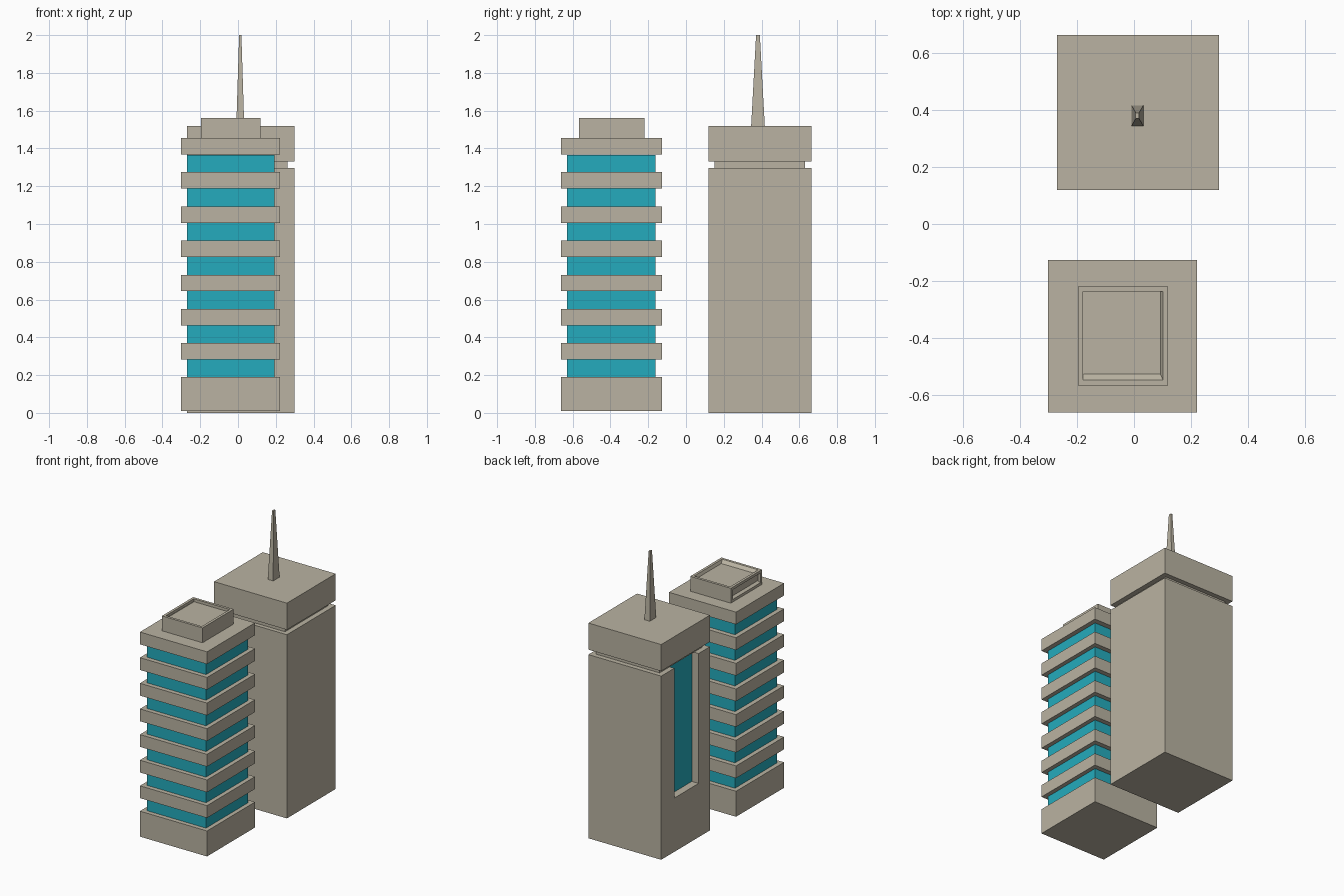
import bpy, bmesh
from mathutils import Vector

if "Cube" in bpy.data.objects:
    bpy.data.objects.remove(bpy.data.objects["Cube"])


def material(name, rgb):
    m = bpy.data.materials.new(name)
    m.diffuse_color = (*rgb, 1)
    m.use_nodes = True
    m.node_tree.nodes["Principled BSDF"].inputs["Base Color"].default_value = m.diffuse_color
    return m


STONE = material("warm_stone", (0.49, 0.45, 0.36))
GLASS = material("teal_glass", (0.018, 0.41, 0.51))


def box_bmesh(x, y, z, taper=None):
    """Box from ranges; taper gives the half sizes of the top face."""
    bm = bmesh.new()
    bmesh.ops.create_cube(bm, size=1)
    c = Vector((sum(x) / 2, sum(y) / 2, sum(z) / 2))
    s = Vector((x[1] - x[0], y[1] - y[0], z[1] - z[0]))
    for v in bm.verts:
        top = v.co.z > 0
        v.co = c + v.co * s
        if taper and top:
            v.co.x = c.x + (taper[0] if v.co.x > c.x else -taper[0])
            v.co.y = c.y + (taper[1] if v.co.y > c.y else -taper[1])
    return bm


def finish(name, bm, mat):
    bmesh.ops.recalc_face_normals(bm, faces=bm.faces)
    me = bpy.data.meshes.new(name)
    bm.to_mesh(me)
    bm.free()
    me.materials.append(mat)
    ob = bpy.data.objects.new(name, me)
    bpy.context.collection.objects.link(ob)
    return ob


def box(name, x, y, z, mat=STONE, taper=None):
    return finish(name, box_bmesh(x, y, z, taper), mat)


# Front tower: glass core, plinth and seven projecting floor bands
AX, AY = (-0.302, 0.222), (-0.663, -0.127)
box("front_glass_core", (-0.27, 0.192), (-0.631, -0.161), (0.19, 1.365), GLASS)
box("front_plinth", AX, AY, (0.01, 0.19))
for i in range(7):
    z = 0.282 + i * 0.181
    box(f"floor_band_{i + 1}", AX, AY, (z, z + 0.087))

# Rooftop unit with a sunken top and a sunken left side
bm = box_bmesh((-0.197, 0.12), (-0.567, -0.219), (1.455, 1.56))


def sink(direction, depth):
    """Inset the face looking in a direction and push a floor inward."""
    bm.normal_update()
    face = max(bm.faces, key=lambda f: (f.normal.dot(direction) > 0.99) * f.calc_area())
    bmesh.ops.inset_region(bm, faces=[face], thickness=0.026)
    floor = bmesh.ops.extrude_discrete_faces(bm, faces=[face])["faces"][0]
    bmesh.ops.translate(bm, verts=floor.verts, vec=-direction * depth)
    return floor.verts


for v in sink(Vector((0, 0, 1)), 0.02):       # sloped front and right lips
    if v.co.y < -0.4:
        v.co.y += 0.022
    if v.co.x > 0:
        v.co.x -= 0.009
for v in sink(Vector((-1, 0, 0)), 0.02):      # sloped sill
    if v.co.z < 1.508:
        v.co.z += 0.01
finish("rooftop_unit", bm, STONE)

# Rear tower shaft with a tall slot cut in its left side
BX, BY = (-0.271, 0.298), (0.12, 0.664)
shaft = box("rear_shaft", BX, BY, (0, 1.297))
cutter = box("slot_cutter", (-0.4, -0.213), (0.247, 0.517), (0.38, 1.4))
cutter.hide_render = True
cutter.hide_set(True)
cut = shaft.modifiers.new("slot", 'BOOLEAN')
cut.operation = 'DIFFERENCE'
cut.solver = 'EXACT'
cut.object = cutter
box("slot_window", (-0.218, -0.212), (0.247, 0.517), (0.38, 1.297), GLASS)

# Rear crown: recessed neck, cap block and tapering spire
box("rear_neck", (-0.235, 0.262), (0.15, 0.63), (1.297, 1.332))
box("rear_cap", BX, BY, (1.332, 1.52))
box("spire", (-0.009, 0.033), (0.345, 0.417), (1.52, 2.0), taper=(0.006, 0.01))
